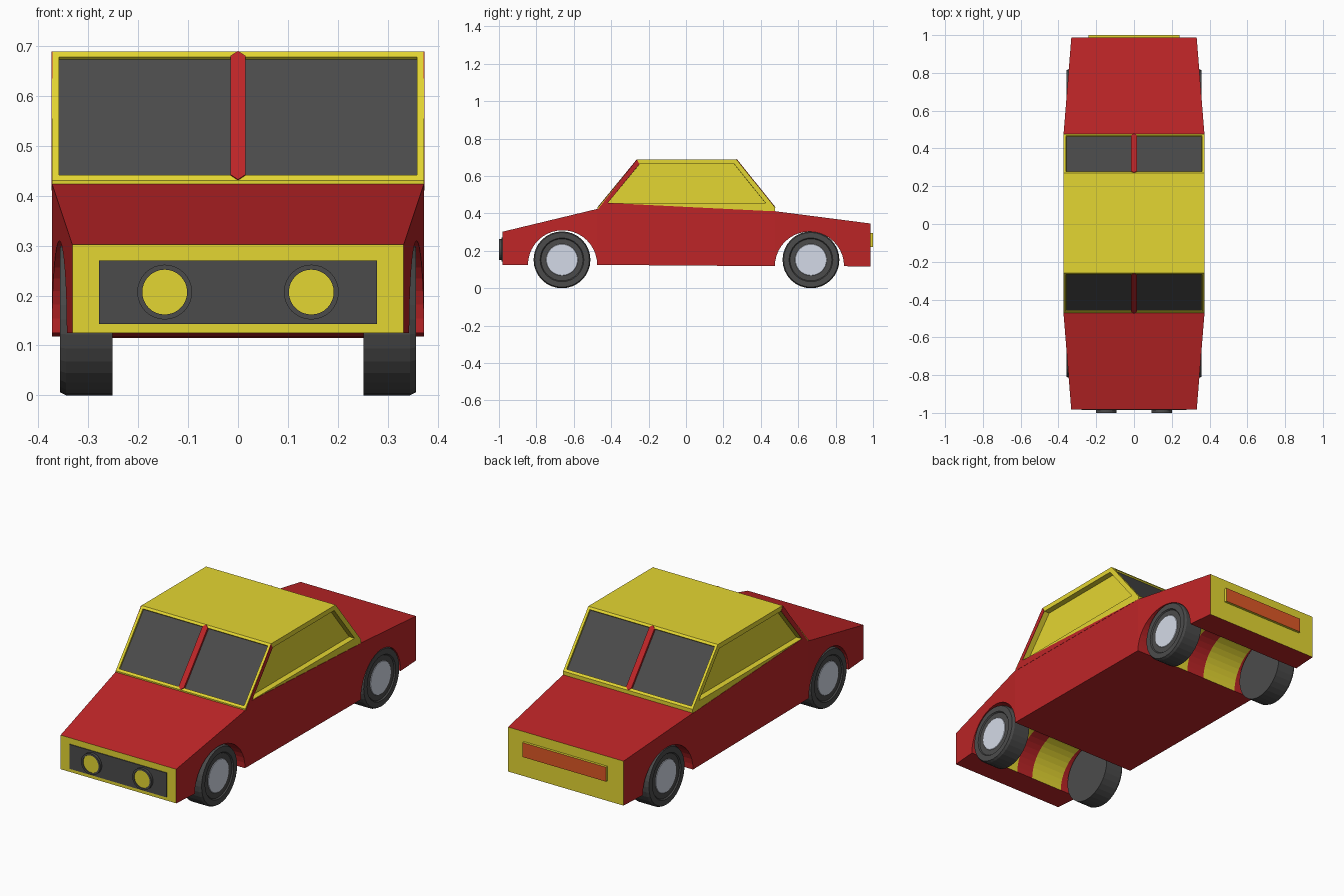
import bpy, bmesh, math
from mathutils import Vector

if "Cube" in bpy.data.objects:
    bpy.data.objects.remove(bpy.data.objects["Cube"])


def material(name, r, g, b):
    lin = [((c / 255 + 0.055) / 1.055) ** 2.4 for c in (r, g, b)]
    m = bpy.data.materials.new(name)
    m.diffuse_color = (*lin, 1)
    m.use_nodes = True
    m.node_tree.nodes["Principled BSDF"].inputs["Base Color"].default_value = m.diffuse_color
    return m


RED = material("red paint", 190, 37, 39)
YELLOW = material("yellow paint", 228, 214, 50)
DARK = material("dark grey", 75, 75, 75)
HUB = material("hub silver", 213, 219, 232)
ORANGE = material("tail orange", 222, 88, 38)


def finish(name, bm, mats):
    bmesh.ops.recalc_face_normals(bm, faces=bm.faces)
    me = bpy.data.meshes.new(name)
    bm.to_mesh(me)
    bm.free()
    for m in mats:
        me.materials.append(m)
    ob = bpy.data.objects.new(name, me)
    bpy.context.collection.objects.link(ob)
    return ob


def prism(bm, pts, offset):
    """Extrude a flat polygon of 3D points by an offset vector."""
    face = bm.faces.new([bm.verts.new(p) for p in pts])
    out = bmesh.ops.extrude_face_region(bm, geom=[face], use_keep_orig=True)
    verts = [v for v in out["geom"] if isinstance(v, bmesh.types.BMVert)]
    bmesh.ops.translate(bm, verts=verts, vec=offset)


def box(name, lo, hi, mats):
    bm = bmesh.new()
    prism(bm, [(lo[0], lo[1], lo[2]), (hi[0], lo[1], lo[2]),
               (hi[0], hi[1], lo[2]), (lo[0], hi[1], lo[2])], (0, 0, hi[2] - lo[2]))
    return finish(name, bm, mats)


def lathe(name, profile, centre, axis, band_mats, mats, segs=32):
    """Spin (radius, distance) points around an x or y axis line."""
    bm = bmesh.new()
    rings = []
    for r, d in profile:
        ring = []
        for i in range(segs):
            a = 2 * math.pi * i / segs
            u, w = r * math.cos(a), r * math.sin(a)
            p = (d, u, w) if axis == "x" else (u, d, w)
            ring.append(bm.verts.new(Vector(p) + Vector(centre)))
        rings.append(ring)
    bm.faces.new(rings[0])
    for k in range(len(rings) - 1):
        for i in range(segs):
            j = (i + 1) % segs
            f = bm.faces.new((rings[k][i], rings[k][j], rings[k + 1][j], rings[k + 1][i]))
            f.material_index = band_mats[k]
    bm.faces.new(rings[-1]).material_index = band_mats[-1]
    return finish(name, bm, mats)


# Body shell: side outline with wheel arches, swept across tapered widths
FOLD, ARCH_R, WHEEL_Y = 0.475, 0.185, 0.66


def half_width(y):
    return 0.373 - 0.041 * max(0, abs(y) - FOLD) / 0.51


def arch(cy, z):
    return [(cy - ARCH_R * math.cos(a), z + ARCH_R * math.sin(a))
            for a in (math.pi * i / 20 for i in range(21))]


front_arch, rear_arch = arch(-WHEEL_Y, 0.125), arch(WHEEL_Y, 0.118)
outline = ([(-0.982, 0.125)] + front_arch + rear_arch +
           [(0.987, 0.115), (0.987, 0.346), (FOLD, 0.412), (-FOLD, 0.424), (-0.982, 0.302)])
n = len(outline)
bm = bmesh.new()
strips = [-1, -0.68, -0.14, 0.14, 0.68, 1]
rows = [[bm.verts.new((s * half_width(y), y, z)) for y, z in outline] for s in strips]
for k in range(len(rows) - 1):
    for i in range(n):
        j = (i + 1) % n
        f = bm.faces.new((rows[k][i], rows[k][j], rows[k + 1][j], rows[k + 1][i]))
        in_arch = 1 <= i < 21 or 22 <= i < 42
        on_end = i in (43, n - 1)
        f.material_index = 1 if on_end or (in_arch and k in (1, 3)) else 0
for row in (rows[0], rows[-1]):
    bm.faces.new(row[:22] + row[n - 2:])
    bm.faces.new([row[21], row[22], row[n - 3], row[n - 2]])
    bm.faces.new(row[22:n - 2])
finish("body", bm, [RED, YELLOW])

# Cabin with recessed side panels and dark front and rear glass
W = 0.3725
LOW_F, TOP_F = (-0.472, 0.431), (-0.26, 0.689)
TOP_R, LOW_R = (0.27, 0.689), (0.477, 0.431)
bm = bmesh.new()
prism(bm, [(-W, y, z) for y, z in (LOW_F, TOP_F, TOP_R, LOW_R)], (2 * W, 0, 0))
bmesh.ops.recalc_face_normals(bm, faces=bm.faces)
sides = [f for f in bm.faces if abs(f.normal.x) > 0.9]
glass = [f for f in bm.faces if abs(f.normal.y) > 0.5]
for faces, width, depth in ((sides, 0.025, 0.03), (glass, 0.0135, 0.008)):
    bmesh.ops.inset_individual(bm, faces=faces, thickness=width, use_even_offset=True)
    bmesh.ops.inset_individual(bm, faces=faces, thickness=0.0005, depth=-depth,
                               use_even_offset=True)
for f in glass:
    f.material_index = 1
finish("cabin", bm, [YELLOW, DARK])
box("cabin_sill", (-W, LOW_F[0], 0.40), (W, LOW_R[0], 0.431), [YELLOW])

# Red front pillars running into the sill
for side, label in ((1, "right"), (-1, "left")):
    bm = bmesh.new()
    prism(bm, [(side * 0.372, y, z) for y, z in
               ((-0.473, 0.42), (-0.262, 0.689), (-0.249, 0.664), (-0.418, 0.456), (0.477, 0.411))],
          (side * 0.002, 0, 0))
    finish("pillar_trim_" + label, bm, [RED])

# Red centre bars with pointed ends on both windows
for low, top, label in ((LOW_F, TOP_F, "front"), (LOW_R, TOP_R, "rear")):
    a, b = Vector((0, *low)), Vector((0, *top))
    along = (b - a).normalized()
    out = along.cross(Vector((1, 0, 0)))
    out *= math.copysign(1, out.z)
    x = Vector((0.015, 0, 0))
    tip = along * 0.013
    base = out * -0.011
    bm = bmesh.new()
    prism(bm, [p + base for p in (a, a + tip + x, b - tip + x, b, b - tip - x, a + tip - x)],
          out * 0.0135)
    finish("window_bar_" + label, bm, [RED])

# Grille and headlamps
box("grille", (-0.279, -0.986, 0.143), (0.279, -0.981, 0.27), [DARK])
for side, label in ((1, "right"), (-1, "left")):
    lathe("headlamp_" + label,
          [(0.055, -0.981), (0.055, -1.0), (0.045, -1.0), (0.045, -0.996)],
          (side * 0.147, 0, 0.207), "y", [0, 0, 0, 1], [DARK, YELLOW])

# Tail lamp strip: orange rear face, yellow edges
tail = box("tail_lamp", (-0.24, 0.985, 0.22), (0.24, 1.0, 0.295), [YELLOW, ORANGE])
for p in tail.data.polygons:
    p.material_index = 1 if p.normal.y > 0.5 else 0

# Wheels: tyre with chamfer and recessed silver hub
for side, sl in ((1, "right"), (-1, "left")):
    for cy, fl in ((-0.663, "front"), (0.668, "rear")):
        prof = [(0.152, 0.252), (0.152, 0.345), (0.146, 0.357), (0.117, 0.357),
                (0.112, 0.351), (0.085, 0.351), (0.083, 0.353)]
        lathe("wheel_%s_%s" % (fl, sl), [(r, side * d) for r, d in prof],
              (0, cy, 0.152), "x", [0, 0, 0, 0, 0, 1, 1], [DARK, HUB])
